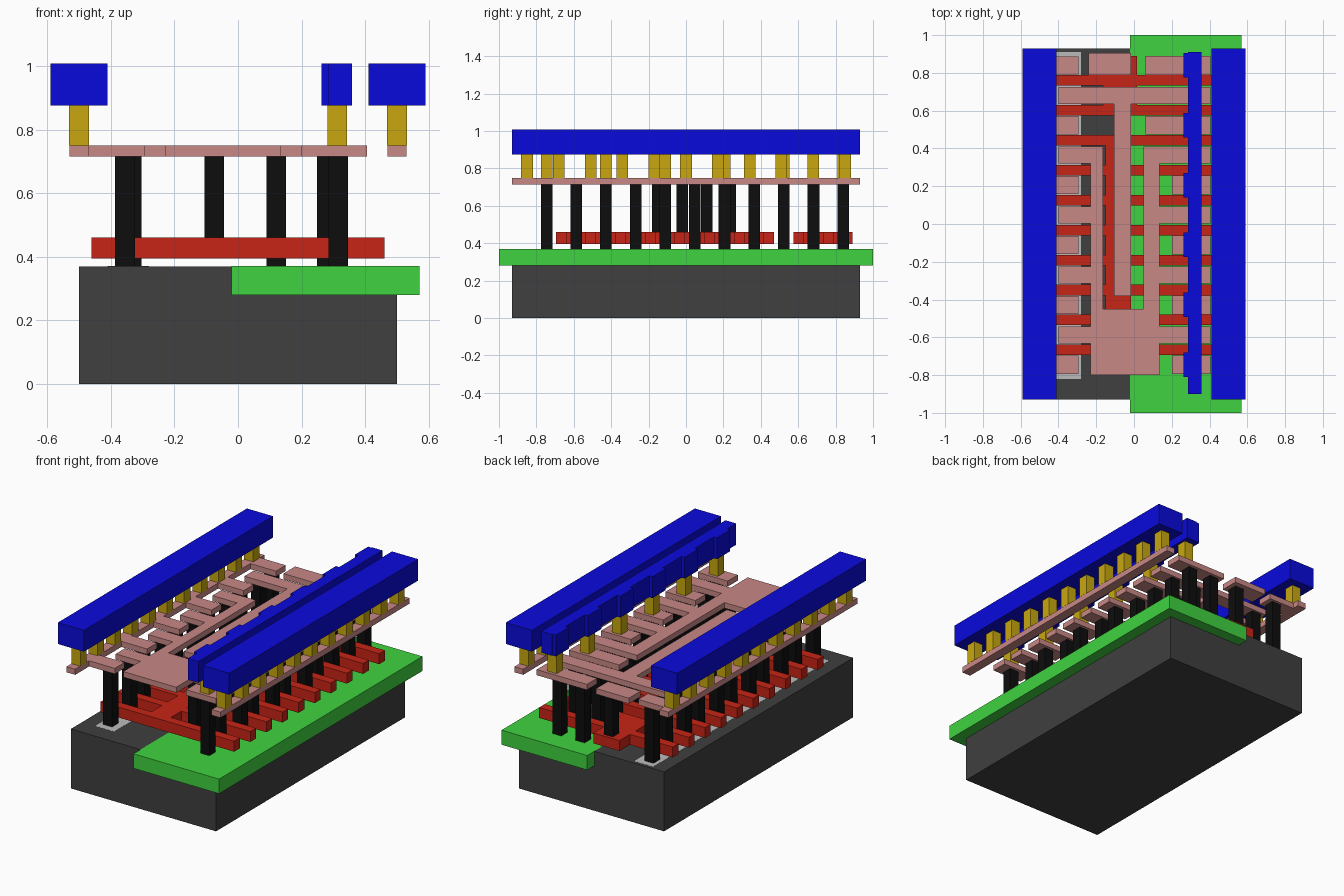
import bpy, bmesh

if "Cube" in bpy.data.objects:
    bpy.data.objects.remove(bpy.data.objects["Cube"])


def make(name, boxes, z0, z1, color=None):
    """One object made of (x0, x1, y0, y1) rectangles extruded from z0 to z1."""
    bm = bmesh.new()
    for x0, x1, y0, y1 in boxes:
        low = [bm.verts.new((x, y, z0)) for x, y in ((x0, y0), (x1, y0), (x1, y1), (x0, y1))]
        top = [bm.verts.new((v.co.x, v.co.y, z1)) for v in low]
        bm.faces.new(low[::-1])
        bm.faces.new(top)
        for i in range(4):
            j = (i + 1) % 4
            bm.faces.new((low[i], low[j], top[j], top[i]))
    mesh = bpy.data.meshes.new(name)
    bm.to_mesh(mesh)
    bm.free()
    obj = bpy.data.objects.new(name, mesh)
    bpy.context.collection.objects.link(obj)
    if color:
        mat = bpy.data.materials.new(name + "_colour")
        mat.diffuse_color = (*color, 1)
        mat.use_nodes = True
        mat.node_tree.nodes["Principled BSDF"].inputs["Base Color"].default_value = mat.diffuse_color
        mesh.materials.append(mat)
    return obj


def pad(x, y, h=0.031):
    return (x - h, x + h, y - h, y + h)


DARK, GREEN, RED = (0.05, 0.05, 0.05), (0.05, 0.65, 0.05), (0.58, 0.018, 0.008)
BLACK, PINK, GOLD, BLUE = (0.004, 0.004, 0.004), (0.58, 0.25, 0.24), (0.58, 0.39, 0.005), (0.003, 0.003, 0.72)

# Regular rows: contacts sit between the gate fingers
rows = [0.84 - 0.1585 * i for i in range(11)]
gates = [0.76 - 0.1585 * i for i in range(10)]
source, drain = rows[0::2], rows[1::2]

# Base block, overlapping well slab and thin diffusion strip
make("substrate", [(-0.5, 0.5, -0.93, 0.93)], 0, 0.37, DARK)
make("well_slab", [(-0.02, 0.57, -1, 1)], 0.28, 0.3705, GREEN)
make("diffusion_strip", [(-0.41, -0.28, -0.82, 0.91)], 0.36, 0.3705, (0.5, 0.5, 0.5))

# Gate fingers with two joining bars
fingers = [(-0.46, 0.46, y - 0.028, y + 0.028) for y in gates]
bars = [(-0.165, 0.015, 0.788, 0.89), (-0.165, 0.015, 0.60, 0.74), (-0.15, -0.015, -0.665, 0.44)]
make("gate_fingers", fingers + bars, 0.395, 0.46, RED)

# Tall contact posts on the base
posts = []
for i, y in enumerate(rows):
    posts.append(pad(-0.335 if i % 2 else -0.355, y))
    posts.append(pad(0.28 if i % 2 or i < 3 else 0.315, y))
    if i % 2 or i < 3:
        posts.append(pad(0.12, y))
make("contact_posts", posts, 0.37, 0.715, BLACK)

# Short contact posts on the gates
make("gate_posts", [pad(-0.075, y) for y in (-0.15, -0.02, 0.11, 0.237, 0.84)], 0.46, 0.715, BLACK)

# Local wiring: side strips, source stubs and drain fingers
wires = [(-0.53, -0.47, -0.93, 0.93), (0.47, 0.53, -0.93, 0.93)]
for i, y in enumerate(source):
    wires.append((-0.47, -0.293, y - 0.048, y + 0.048))
    wires.append((0.06 if i < 2 else 0.2, 0.405, y - 0.05, y + 0.05))
for y in drain[1:]:
    wires.append((-0.4, -0.23, y - 0.045, y + 0.045))
    wires.append((0.135, 0.405, y - 0.045, y + 0.045))
wires += [
    (-0.23, -0.165, -0.45, 0.41), (0.05, 0.135, -0.45, 0.41),   # output arms
    (-0.23, 0.135, -0.80, -0.45),                               # output block
    (-0.4, 0.405, 0.635, 0.725), (-0.105, -0.015, -0.38, 0.635),  # T-shaped link
    (-0.24, -0.015, 0.79, 0.905),                               # input pad
]
make("local_wiring", wires, 0.715, 0.75, PINK)

# Vias up to the rails
vias = [pad(s * 0.5, -0.85 + 0.17 * i) for s in (-1, 1) for i in range(11)]
vias += [pad(0.312, y) for y in source]
make("vias", vias, 0.75, 0.875, GOLD)

# Power rails and the thin middle strip with side bumps
make("left_rail", [(-0.59, -0.41, -0.93, 0.93)], 0.875, 1.008, BLUE)
make("right_rail", [(0.41, 0.59, -0.93, 0.93)], 0.875, 1.008, BLUE)
strip = [(0.285, 0.358, -0.9, 0.91)] + [(0.263, 0.285, y - 0.065, y + 0.065) for y in source]
make("middle_strip", strip, 0.875, 1.008, BLUE)
